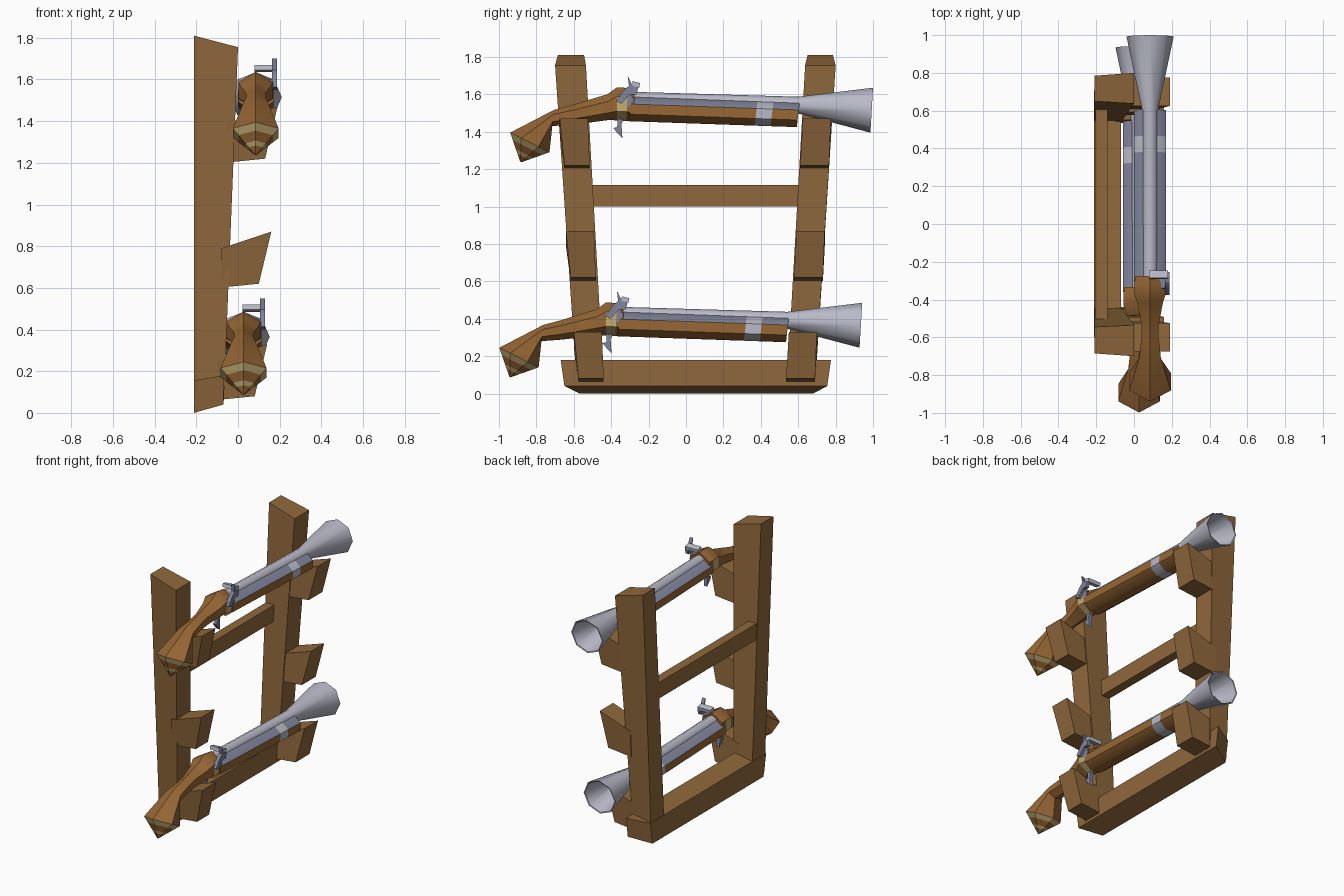
import bpy, bmesh, math
from mathutils import Vector

if "Cube" in bpy.data.objects:
    bpy.data.objects.remove(bpy.data.objects["Cube"])


def material(name, rgb):
    m = bpy.data.materials.new(name)
    m.diffuse_color = (*rgb, 1)
    m.use_nodes = True
    m.node_tree.nodes["Principled BSDF"].inputs["Base Color"].default_value = m.diffuse_color
    return m


RACK = material("rack_wood", (0.28, 0.14, 0.045))
WOOD = material("stock_wood", (0.31, 0.135, 0.035))
GOLD = material("brass", (0.55, 0.42, 0.17))
SILVER = material("light_silver", (0.48, 0.49, 0.57))
STEEL = material("dark_steel", (0.22, 0.235, 0.33))


def loft(name, rings, mats, rule=None, smooth=None, offset=(0, 0, 0)):
    """Skin equal rings; rule(segment, side) gives the material index."""
    bm = bmesh.new()
    off = Vector(offset)
    vs = [[bm.verts.new(Vector(p) + off) for p in r] for r in rings]
    n = len(rings[0])
    for s in range(len(vs) - 1):
        for k in range(n):
            j = (k + 1) % n
            f = bm.faces.new((vs[s][k], vs[s][j], vs[s + 1][j], vs[s + 1][k]))
            f.material_index = rule(s, k) if rule else 0
    bm.faces.new(vs[0])
    bm.faces.new(vs[-1])
    bmesh.ops.recalc_face_normals(bm, faces=bm.faces)
    me = bpy.data.meshes.new(name)
    bm.to_mesh(me)
    bm.free()
    ob = bpy.data.objects.new(name, me)
    bpy.context.collection.objects.link(ob)
    for m in mats:
        me.materials.append(m)
    if smooth:
        bpy.ops.object.select_all(action='DESELECT')
        ob.select_set(True)
        bpy.context.view_layer.objects.active = ob
        bpy.ops.object.shade_smooth_by_angle(angle=math.radians(smooth))
    return ob


def prism(name, profile, x0, x1, mat, offset):
    """Extrude a (y, z) profile across x."""
    return loft(name, [[(x, y, z) for y, z in profile] for x in (x0, x1)], [mat], offset=offset)


def hexagon(top, bot, w, cx=0.085):
    """Pointed hexagon between a top and a bottom (y, z) point."""
    def at(t, x):
        return (cx + x, top[0] + (bot[0] - top[0]) * t, top[1] + (bot[1] - top[1]) * t)
    return [at(0, 0), at(.28, w), at(.72, w), at(1, 0), at(.72, -w), at(.28, -w)]


def octagon(y, z, rx, rz, turn=0.0, tilt=0.0):
    ring = []
    for k in range(8):
        a = math.tau * (k + turn) / 8
        ring.append((0.085 + rx * math.cos(a), y + tilt * math.sin(a), z + rz * math.sin(a)))
    return ring


# --- rack: leaning posts ---
for side, low, front, back in (("left", (-.585, -.44), (-.70, -.535), (-.685, -.545)),
                               ("right", (.54, .69), (.637, .80), (.65, .785))):
    loft(side + "_post", [
        [(-.21, low[0], .03), (-.21, low[1], .03), (-.068, low[1], .06), (-.068, low[0], .06)],
        [(-.21, back[0], 1.81), (-.21, back[1], 1.81), (0, front[1], 1.755), (0, front[0], 1.755)]], [RACK])

# --- rack: bottom beam and middle rail ---
loft("bottom_beam", [
    [(-.212, -.57, 0), (-.07, -.65, .04), (-.07, -.67, .18), (-.212, -.6, .155)],
    [(-.212, .68, 0), (-.07, .755, .04), (-.07, .775, .18), (-.212, .705, .155)]], [RACK])
loft("middle_rail", [[(-.205, y, 1.0), (-.14, y, 1.0), (-.14, y, 1.115), (-.205, y, 1.115)]
                     for y in (-.53, .63)], [RACK])

# --- rack: three pairs of pegs following the lean of the posts ---
PEG = ((-.10, .062), (.08, .08), (.14, .33), (-.10, .25))
for level, (dx, dy, dz) in enumerate(((0, 0, 0), (.02, .042, .54), (.05, .075, 1.14))):
    for side, sgn, a, b in (("left", -1, (-.575, -.60), (-.44, -.45)),
                            ("right", 1, (.535, .55), (.69, .70))):
        rings = []
        for edge in (a, b):
            rings.append([(x + dx, edge[i // 2] + sgn * dy, z + dz) for i, (x, z) in enumerate(PEG)])
        loft(f"{side}_peg_{level + 1}", rings, [RACK])


def gun(tag, off):
    # butt and wrist, with brass bands on the faceted butt cap
    end = hexagon((-.94, 1.395), (-.73, 1.29), .11)
    tip = Vector((.085, -.885, 1.235))
    cap = [[tuple(Vector(p).lerp(tip, t)) for p in end] for t in (.97, .7, .55, .25)]
    body = [end,
            hexagon((-.705, 1.517), (-.715, 1.43), .057),
            hexagon((-.60, 1.545), (-.61, 1.438), .046),
            hexagon((-.53, 1.567), (-.53, 1.447), .046),
            hexagon((-.42, 1.60), (-.41, 1.463), .068),
            hexagon((-.37, 1.637), (-.37, 1.46), .083),
            hexagon((-.31, 1.634), (-.32, 1.457), .083),
            hexagon((-.275, 1.628), (-.28, 1.455), .078)]

    def butt_colour(s, k):
        if s in (1, 3):
            return 1
        return 1 if s == 9 and k in (1, 2, 3, 4) else 0
    loft(tag + "_butt_stock", cap + body, [WOOD, GOLD], butt_colour, 40, off)

    # fore stock: steel on the upper slopes, silver band near the end
    rx, rz = .085 / math.cos(math.pi / 8), .065 / math.cos(math.pi / 8)
    ys = (-.30, .375, .46, .60)
    rings = [octagon(y, 1.521 - .035 * (y + .3), rx, rz, .5, .008) for y in ys]

    def fore_colour(s, k):
        if k in (0, 1, 2):
            return 2 if s == 1 else 1
        return 2 if s == 1 else 0
    loft(tag + "_fore_stock", rings, [WOOD, STEEL, SILVER], fore_colour, 50, off)

    # barrel flaring into a hollow muzzle
    loft(tag + "_barrel", [octagon(-.28, 1.568, .042, .045),
                           octagon(.60, 1.542, .042, .045),
                           octagon(.993, 1.515, .125, .12, 0, .007),
                           octagon(.991, 1.515, .117, .112, 0, .007),
                           octagon(.64, 1.54, .034, .034)], [SILVER], None, 50, off)

    # hammer, jaw pin and lock on the right side
    prism(tag + "_hammer", [(-.375, 1.565), (-.345, 1.55), (-.30, 1.60), (-.265, 1.60), (-.255, 1.635),
                            (-.285, 1.645), (-.312, 1.70), (-.305, 1.645), (-.33, 1.625)],
          .163, .188, STEEL, off)
    prism(tag + "_lock", [(-.36, 1.56), (-.31, 1.53), (-.28, 1.56), (-.29, 1.60), (-.34, 1.60)],
          .13, .168, STEEL, off)
    prism(tag + "_jaw", [(-.29, 1.645), (-.25, 1.635), (-.245, 1.66), (-.285, 1.67)],
          .08, .18, SILVER, off)
    # curved trigger below
    prism(tag + "_trigger", [(-.365, 1.48), (-.325, 1.48), (-.345, 1.44), (-.34, 1.365),
                             (-.365, 1.39), (-.388, 1.42), (-.368, 1.425)],
          .072, .098, STEEL, off)


gun("upper_gun", (0, 0, 0))
gun("lower_gun", (-.058, -.058, -1.15))
